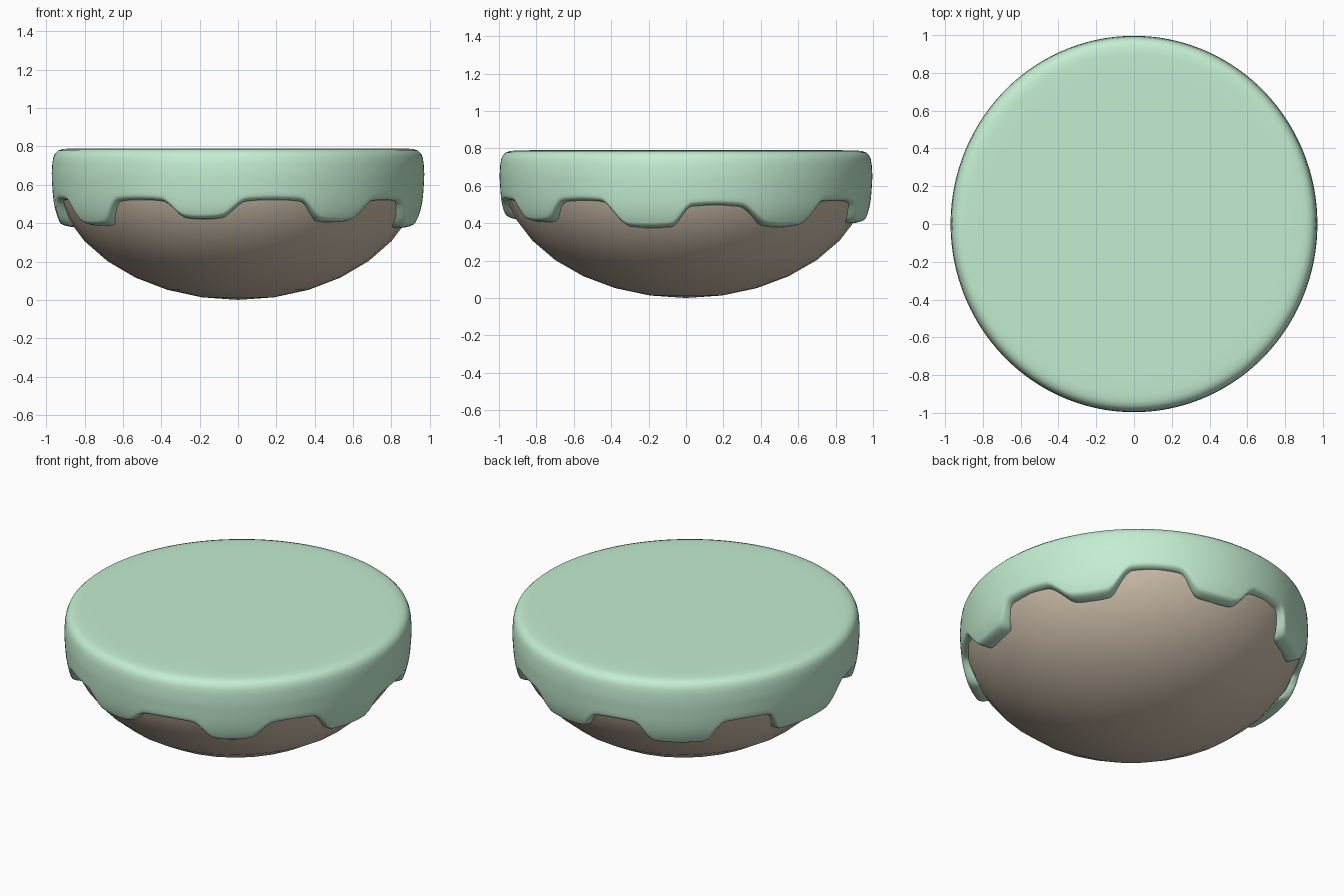
import bpy, bmesh, math

if "Cube" in bpy.data.objects:
    bpy.data.objects.remove(bpy.data.objects["Cube"])

YS = 1.026          # slightly longer in y
RX, RZ = 0.963, 0.69  # bowl radius and depth


def material(name, rgb):
    m = bpy.data.materials.new(name)
    m.diffuse_color = (*rgb, 1)
    m.use_nodes = True
    m.node_tree.nodes["Principled BSDF"].inputs["Base Color"].default_value = m.diffuse_color
    return m


def ring_mesh(name, rings, mat):
    """Skin rings of (r, angle, z) from the first centre point to the last ring."""
    bm = bmesh.new()
    rows = [[bm.verts.new((r * math.sin(a), -YS * r * math.cos(a), z)) for r, a, z in ring]
            for ring in rings]
    for lo, hi in zip(rows, rows[1:]):
        n = len(hi)
        for i in range(n):
            j = (i + 1) % n
            if len(lo) == 1:
                bm.faces.new((lo[0], hi[i], hi[j]))
            else:
                bm.faces.new((lo[i], hi[i], hi[j], lo[j]))
    bm.faces.new(rows[-1])
    bmesh.ops.recalc_face_normals(bm, faces=bm.faces)
    me = bpy.data.meshes.new(name)
    bm.to_mesh(me)
    bm.free()
    me.materials.append(mat)
    ob = bpy.data.objects.new(name, me)
    bpy.context.collection.objects.link(ob)
    bpy.ops.object.select_all(action='DESELECT')
    ob.select_set(True)
    bpy.context.view_layer.objects.active = ob
    bpy.ops.object.shade_smooth_by_angle(angle=math.radians(60))
    return ob


def lerp_table(x, table):
    for (x0, y0), (x1, y1) in zip(table, table[1:]):
        if x0 <= x <= x1:
            return y0 + (y1 - y0) * (x - x0) / (x1 - x0)
    return table[0][1] if x < table[0][0] else table[-1][1]


def bowl_radius(z):
    return RX * math.sqrt(max(0, 1 - ((RZ - z) / RZ) ** 2))


# Bowl-shaped base: lower half of a 32 x 16 ellipsoid
rings = [[(0, 0, 0)]]
for k in range(1, 9):
    t = math.pi * k / 16
    rings.append([(RX * math.sin(t), math.tau * i / 32, RZ * (1 - math.cos(t))) for i in range(32)])
ring_mesh("base", rings, material("brown", (0.62, 0.52, 0.41)))

# Drip edge: (start angle, end angle, height), degrees from the front towards the right
DRIPS = [(-110, -87, .385), (-79, -69, .515), (-60, -49, .39), (-41, -25, .515),
         (-17, -6, .425), (3, 20, .515), (28, 39, .41), (48, 62, .515), (71, 85, .38),
         (92, 107, .49), (118, 130, .385), (139, 155, .515), (163, 177, .405),
         (184, 198, .51), (205, 222, .385), (229, 245, .515), (250, 273, .385)]


def edge_height(deg):
    if deg > 260:
        deg -= 360
    for i, (a, b, z) in enumerate(DRIPS):
        if a <= deg <= b:
            u = (deg - a) / (b - a) * 2 - 1
            return z + (1 - u * u) * (0.006 if z > .45 else -0.006)
        if i + 1 < len(DRIPS) and b < deg < DRIPS[i + 1][0]:
            u = (deg - b) / (DRIPS[i + 1][0] - b)
            return z + (DRIPS[i + 1][2] - z) * u * u * (3 - 2 * u)
    return .45


# Icing: flat top, rounded rim, wall and rolled drip edge
OUTER = [(.36, .908), (.40, .928), (.44, .944), (.48, .955), (.52, .962), (.57, .967), (.64, .971)]
TOP = [(.45, .79), (.80, .79), (.88, .789), (.915, .786), (.938, .778),
       (.954, .763), (.963, .742), (.968, .71), (.971, .66)]
N = 240
angles = [math.tau * i / N for i in range(N)]
rings = [[(0, 0, .79)]] + [[(r, a, z) for a in angles] for r, z in TOP]
edges = [edge_height(math.degrees(a)) for a in angles]
for k in range(1, 8):
    ring = []
    for a, e in zip(angles, edges):
        z = .66 + (e + .028 - .66) * k / 7
        ring.append((lerp_table(z, OUTER), a, z))
    rings.append(ring)
for t in (.25, .5, .75, 1, 1.3):
    ring = []
    for a, e in zip(angles, edges):
        out, inn = lerp_table(e + .028, OUTER), bowl_radius(e) - .01
        s = min(t, 1) * math.pi / 2
        ring.append((out + (inn - out) * (1 - math.cos(s)), a, e + .028 * (1 - math.sin(s)))
                    if t <= 1 else (inn - .02, a, e + .02))
    rings.append(ring)
# inner side runs up under the top
rings.append([(.92, a, .66) for a in angles])
ring_mesh("icing", rings, material("mint", (0.55, 0.85, 0.64)))
